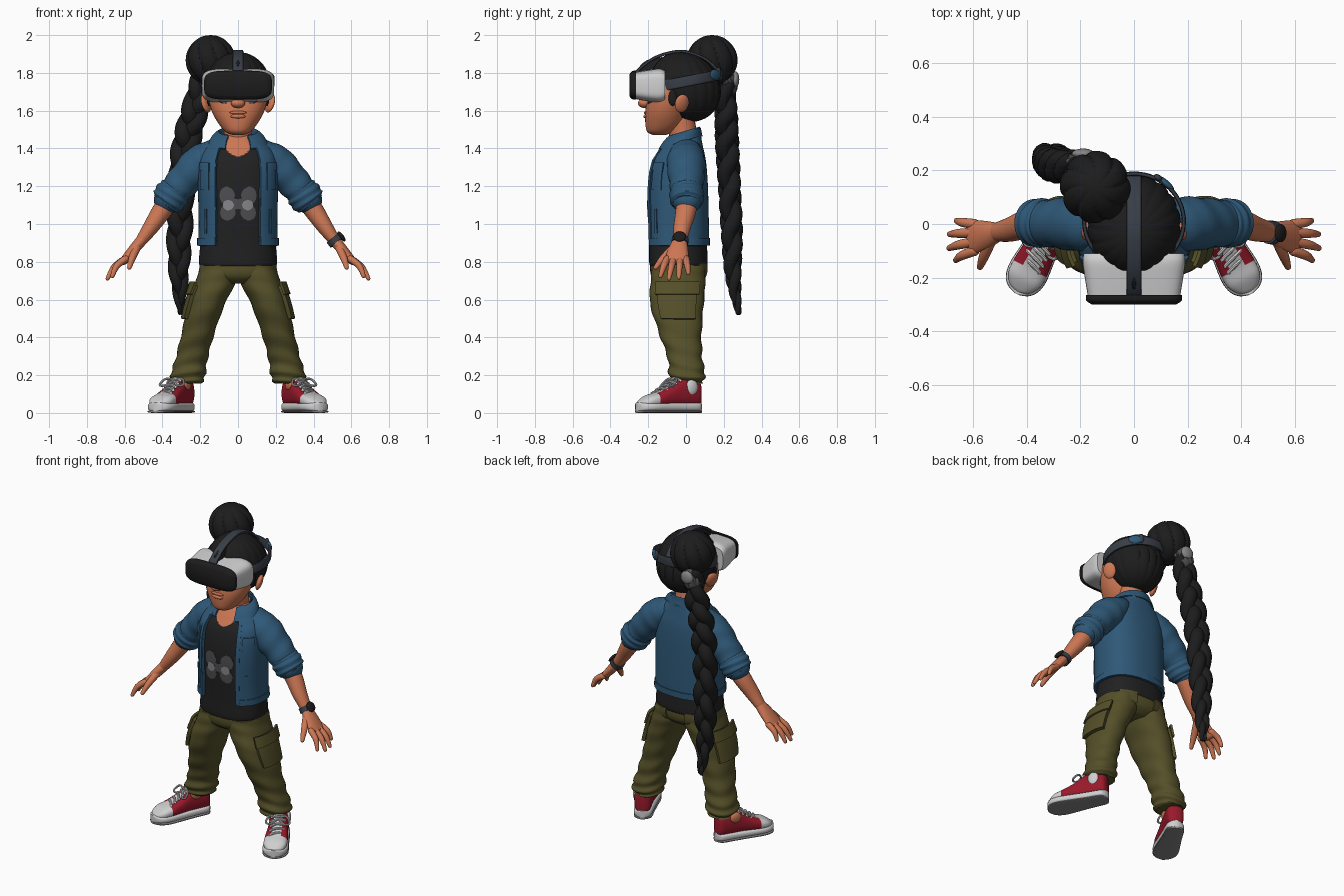
import bpy, bmesh, math
from math import pi, sin, cos, sqrt
from mathutils import Vector, Matrix

if "Cube" in bpy.data.objects:
    bpy.data.objects.remove(bpy.data.objects["Cube"])


def material(name, r, g, b):
    m = bpy.data.materials.new(name)
    m.use_nodes = True
    m.diffuse_color = (r, g, b, 1)
    m.node_tree.nodes["Principled BSDF"].inputs["Base Color"].default_value = (r, g, b, 1)
    return m


SKIN = material("skin", .61, .185, .088)
HAIR = material("black hair", .012, .012, .012)
SHIRT = material("charcoal cotton", .015, .015, .016)
DENIM = material("blue denim", .028, .098, .185)
OLIVE = material("olive cloth", .09, .08, .022)
RED = material("red canvas", .32, .01, .024)
WHITE = material("off white", .62, .62, .62)
SLATE = material("slate strap", .04, .048, .062)
GREY = material("dark grey", .075, .075, .08)
MID_GREY = material("mid grey", .24, .24, .25)
FRONT = -pi / 2
UP = Vector((0, 0, 1))
FLAT = (Vector((1, 0, 0)), Vector((0, 1, 0)))


def finish(name, bm, mats, mirror=False, rule=None):
    bmesh.ops.recalc_face_normals(bm, faces=bm.faces)
    if rule:
        for f in bm.faces:
            f.material_index = rule(f.calc_center_median())
    me = bpy.data.meshes.new(name)
    bm.to_mesh(me)
    bm.free()
    for m in mats:
        me.materials.append(m)
    ob = bpy.data.objects.new(name, me)
    bpy.context.scene.collection.objects.link(ob)
    bpy.ops.object.select_all(action='DESELECT')
    ob.select_set(True)
    bpy.context.view_layer.objects.active = ob
    bpy.ops.object.shade_smooth_by_angle(angle=math.radians(40))
    if mirror:
        ob.modifiers.new("mirror", 'MIRROR').use_mirror_merge = False
    return ob


def smooth(pts, k):
    """Catmull-Rom through stations of (x, y, z, radius a, radius b)."""
    q = [Vector(p) for p in pts]
    out = []
    for i in range(len(q) - 1):
        p0, p1, p2, p3 = q[max(i - 1, 0)], q[i], q[i + 1], q[min(i + 2, len(q) - 1)]
        for j in range(k):
            t = j / k
            out.append((p1 * 2 + (p2 - p0) * t + (p0 * 2 - p1 * 5 + p2 * 4 - p3) * t * t
                        + (p1 * 3 - p0 - p2 * 3 + p3) * t ** 3) * .5)
    return out + [q[-1]]


def tube(name, pts, *mats, k=4, n=24, p=2, axes=None, ref=(0, 1, 0), arc=None,
         thick=0, fold=None, ends=False, tilt=0, mirror=False, rule=None):
    """Skin of superelliptic rings; axes fix the ring plane, arc leaves rings open."""
    st = smooth(pts, k)
    if ends:                                  # rounded end caps
        for a, b, add in ((st[0], st[1], lambda s: st.insert(0, s)), (st[-1], st[-2], st.append)):
            d = (Vector(a[:3]) - Vector(b[:3])).normalized() * min(a[3], a[4])
            for h in (.5, .85, .98):
                w = sqrt(1 - h * h)
                add(Vector((*(Vector(a[:3]) + d * h), a[3] * w, a[4] * w)))
    bm, rings, ref = bmesh.new(), [], Vector(ref)
    for i, s in enumerate(st):
        u = i / (len(st) - 1)
        if axes:
            a, b = axes
        else:
            t = (Vector(st[min(i + 1, len(st) - 1)][:3]) - Vector(st[max(i - 1, 0)][:3])).normalized()
            b = (ref - t * ref.dot(t)).normalized()
            a = b.cross(t)
        lo, hi = (arc(u) if callable(arc) else arc) if arc else (0, 2 * pi)
        ring = []
        for j in range(n + 1 if arc else n):
            g = lo + (hi - lo) * j / n
            f = 1 + (fold(u, g) if fold else 0)
            x, y = (math.copysign(abs(v) ** (2 / p), v) * f for v in (cos(g), sin(g)))
            ring.append(bm.verts.new(Vector(s[:3]) + a * x * s[3] + b * y * s[4] + UP * tilt * y * s[4]))
        rings.append(ring)
    for r, q in zip(rings, rings[1:]):
        for j in range(n):
            h = (j + 1) % len(r)
            bm.faces.new((r[j], r[h], q[h], q[j]))
    if not arc:
        bm.faces.new(rings[0])
        bm.faces.new(rings[-1])
    if thick:
        bmesh.ops.recalc_face_normals(bm, faces=bm.faces)
        bmesh.ops.solidify(bm, geom=bm.faces[:], thickness=thick)
    return finish(name, bm, mats, mirror, rule)


def patch(name, body, z0, z1, a0, a1, mat, off=.01, thick=.01, oval=False, **kw):
    """Plate that follows part of an upright body between two heights and angles."""
    st, pts = smooth(body, 8), []
    for i in range(9):
        z = z0 + (z1 - z0) * i / 8
        lo, hi = next((a, b) for a, b in zip(st, st[1:]) if a.z <= z <= b.z)
        s = lo.lerp(hi, (z - lo.z) / (hi.z - lo.z)) if hi.z > lo.z else lo
        pts.append((*s[:3], s[3] + off, s[4] + off))
    mid, half = (a0 + a1) / 2, (a1 - a0) / 2
    shape = (lambda u: (mid - half * sqrt(1.02 - (2 * u - 1) ** 2),
                        mid + half * sqrt(1.02 - (2 * u - 1) ** 2))) if oval else (a0, a1)
    return tube(name, pts, mat, k=1, n=12, axes=FLAT, arc=shape, thick=thick, **kw)


def ball(name, loc, rad, mat, rot=(0, 0, 0), mirror=False):
    bm = bmesh.new()
    bmesh.ops.create_uvsphere(bm, u_segments=24, v_segments=14, radius=1)
    turn = Matrix.Rotation(rot[2], 4, 'Z') @ Matrix.Rotation(rot[1], 4, 'Y')
    bm.transform(Matrix.Translation(loc) @ turn @ Matrix.Diagonal((*rad, 1)))
    return finish(name, bm, [mat], mirror)


def globe(c, rx, ry, rz, lean=0, m=14):
    return [(c[0], c[1] - lean * cos(pi * i / m), c[2] - rz * cos(pi * i / m),
             rx * sin(pi * i / m) + .001, ry * sin(pi * i / m) + .001) for i in range(m + 1)]


# Head, face and neck
face = [(0, -.14, 1.472, .03, .035), (0, -.135, 1.487, .065, .07), (0, -.115, 1.53, .102, .1),
        (0, -.1, 1.6, .14, .115), (0, -.08, 1.68, .158, .12), (0, -.06, 1.78, .15, .12)]
tube("face", face, SKIN, n=40, axes=FLAT, p=2.1)
ball("upper_lip", (0, -.212, 1.59), (.045, .01, .009), SKIN)
ball("lower_lip", (0, -.213, 1.57), (.04, .012, .011), SKIN)
ball("nose", (0, -.22, 1.64), (.038, .034, .026), SKIN)
tube("neck", [(0, .0, 1.34, .085, .08), (0, -.01, 1.44, .075, .075), (0, -.03, 1.56, .075, .075)],
     SKIN, axes=FLAT)
ball("ears", (.17, -.022, 1.638), (.018, .04, .05), SKIN, rot=(0, .3, .45), mirror=True)

# Hair, bun and braid
tube("hair_cap", globe((0, -.005, 1.725), .174, .187, .185, lean=-.025), HAIR, k=2, n=108, axes=FLAT,
     fold=lambda u, g: -.03 * (1 - abs(sin(9 * g))) ** 2)
ball("sideburns", (.153, -.07, 1.67), (.012, .024, .045), HAIR, mirror=True)
tube("hair_bun", globe((-.145, .138, 1.868), .131, .134, .132), HAIR, k=3, n=96, axes=FLAT,
     fold=lambda u, g: -.11 * (1 - abs(sin(4 * g + 4 * u))) ** 2)
ball("bun_join", (-.09, .09, 1.82), (.09, .09, .08), HAIR)
tube("hair_tie", [(-.185, .215, 1.775, .052, .048), (-.205, .225, 1.725, .052, .048)], GREY, n=40,
     ends=True, fold=lambda u, g: .07 * sin(10 * g))
ball("hair_tie_knot", (-.19, .262, 1.765), (.042, .02, .042), MID_GREY)
braid = smooth([(-.19, .205, 1.78, .85, 0), (-.23, .212, 1.6, 1.05, 0), (-.275, .218, 1.42, 1.1, 0),
                (-.3, .23, 1.2, 1.05, 0), (-.31, .243, .95, 1, 0), (-.312, .25, .72, .75, 0),
                (-.3, .278, .53, .28, 0)], 16)
for strand in range(3):
    pts = []
    for i, s in enumerate(braid):
        g = 2 * pi * (3 * i / (len(braid) - 1) + strand / 3)
        pts.append((s.x + .032 * s[3] * sin(g), s.y + .02 * s[3] * sin(2 * g), s.z,
                    .04 * s[3], .04 * s[3]))
    tube(f"braid_strand_{strand + 1}", pts, HAIR, k=1, n=14, ends=True)

# Headset with straps
tube("headset_body", [(0, -.11, 1.732, .188, .08), (0, -.14, 1.732, .192, .09),
                      (0, -.2, 1.732, .184, .083), (0, -.27, 1.733, .172, .071)],
     WHITE, n=48, p=4.5, ref=(0, 0, 1))
tube("headset_visor", [(0, -.266, 1.735, .179, .077), (0, -.286, 1.735, .178, .074),
                       (0, -.3, 1.735, .158, .057)], HAIR, n=48, p=4, ref=(0, 0, 1))
tube("headset_face_pad", [(0, -.2, 1.70, .12, .068), (0, -.1, 1.70, .15, .07)], GREY,
     n=32, p=3, ref=(0, 0, 1))
band = []
for i in range(25):
    g = FRONT + .75 + (2 * pi - 1.5) * i / 24
    band.append((.186 * cos(g), .01 + .178 * sin(g), 1.757 + .035 * sin(g), .008, .028))
tube("side_strap", band, SLATE, k=2, n=16, p=4, ref=(0, 0, 1))
tube("top_strap", [(0, -.27, 1.795, .008, .028), (0, -.235, 1.832, .008, .028),
                   (0, -.165, 1.88, .008, .028), (0, -.08, 1.908, .008, .028),
                   (0, 0, 1.912, .008, .028), (0, .1, 1.875, .008, .028),
                   (0, .165, 1.815, .008, .028), (0, .187, 1.76, .008, .028)], SLATE, n=16, p=4,
     ref=(1, 0, 0))
ball("strap_mount", (0, -.13, 1.805), (.026, .125, .078), HAIR)
ball("strap_clip", (.118, .152, 1.79), (.04, .013, .028), DENIM, rot=(0, 0, -.7))
ball("strap_buckle", (.09, .172, 1.8), (.018, .012, .03), SLATE, rot=(0, 0, -.6))

# Shirt with scooped neckline and print
shirt = [(0, -.04, .775, .198, .148), (0, -.04, .8, .207, .155), (0, -.042, .9, .2, .153),
         (0, -.045, 1.05, .196, .155), (0, -.046, 1.2, .2, .152), (0, -.04, 1.33, .197, .134),
         (0, -.025, 1.4, .16, .108), (0, -.01, 1.45, .1, .085), (0, -.005, 1.475, .076, .07)]
tube("shirt", shirt, SHIRT, SKIN, k=18, n=144, p=2.4, axes=FLAT,
     rule=lambda c: int(c.y < 0 and c.z > 1.36 + 9 * c.x ** 2))
for name, z, h, a, w, mat, off in (("upper_wing_print", 1.15, .048, .24, .19, GREY, .003),
                                   ("lower_wing_print", 1.06, .042, .23, .19, GREY, .003),
                                   ("middle_print", 1.105, .03, .08, .16, GREY, .003),
                                   ("wing_spot_print", 1.1, .028, .2, .13, MID_GREY, .006)):
    patch(name, shirt, z - h, z + h, FRONT + a - w, FRONT + a + w, mat, off=off, thick=.004,
          oval=True, p=2.4, mirror=True)

# Open jacket
jacket = [(0, -.044, .885, .212, .165), (0, -.046, 1.0, .208, .167), (0, -.05, 1.2, .212, .166),
          (0, -.044, 1.33, .208, .15), (0, -.028, 1.4, .178, .12), (0, -.014, 1.45, .12, .096),
          (0, 0, 1.475, .1, .08)]
GAP = .52
tube("jacket", jacket, DENIM, k=5, n=64, p=2.4, axes=FLAT, thick=.014,
     arc=(FRONT + GAP, FRONT + 2 * pi - GAP))
tube("jacket_collar", [(0, -.012, 1.435, .108, .09), (0, -.012, 1.478, .1, .082),
                       (0, -.014, 1.49, .107, .086), (0, -.026, 1.466, .136, .104),
                       (0, -.036, 1.432, .156, .12)], DENIM, n=48, axes=FLAT, thick=.01, tilt=.3,
     arc=lambda u: (FRONT + .55 - .1 * u, FRONT + 2 * pi - .55 + .1 * u))
for name, z0, z1, a0, a1, off in (("jacket_hem", .886, .925, GAP, pi, .006),
                                  ("jacket_placket", .89, 1.4, GAP, GAP + .13, .006),
                                  ("chest_pocket", 1.18, 1.3, .74, 1.14, .005),
                                  ("chest_pocket_flap", 1.28, 1.325, .72, 1.16, .01),
                                  ("side_pocket", .95, 1.08, .85, .95, .005)):
    patch(name, jacket, z0, z1, FRONT + a0, FRONT + a1, DENIM, off=off, p=2.4, mirror=True)

# Sleeves, rolled cuffs, arms and hands
tube("sleeves", [(.13, 0, 1.375, .075, .09), (.2, 0, 1.318, .1, .102), (.3, .003, 1.215, .087, .09),
                 (.37, .004, 1.13, .078, .08)], DENIM, k=9, n=32, mirror=True, ends=True,
     fold=lambda u, g: .05 * u * sin(32 * u + 2 * sin(g)))
tube("rolled_cuffs", [(.325, .004, 1.185, .08, .084), (.345, .004, 1.16, .092, .09),
                      (.375, .003, 1.122, .088, .086), (.388, .003, 1.106, .07, .07)], DENIM, k=8,
     n=32, mirror=True, fold=lambda u, g: .035 * sin(22 * u + 2 * sin(g + 1)))
tube("forearms", [(.34, .004, 1.16, .055, .06), (.4, .0, 1.075, .052, .055),
                  (.46, -.02, .985, .042, .046), (.51, -.03, .915, .031, .036)], SKIN, mirror=True,
     ends=True)
tube("palms", [(.505, -.03, .92, .03, .034), (.55, -.04, .868, .028, .052),
               (.605, -.05, .805, .021, .064)], SKIN, mirror=True, ends=True)
for name, root, tip in (("index", -.1, (.665, -.135, .725)), ("middle", -.066, (.69, -.09, .712)),
                        ("ring", -.032, (.688, -.038, .717)), ("little", 0, (.662, .012, .74))):
    a, b = Vector((.595, root, .815)), Vector(tip)
    m = (a + b) / 2 + Vector((.012, 0, .008))
    tube(name + "_fingers", [(*a, .019, .019), (*m, .017, .017), (*b, .011, .011)], SKIN, n=14,
         mirror=True, ends=True)
tube("thumbs", [(.53, -.05, .885, .022, .024), (.56, -.12, .82, .019, .019),
                (.575, -.16, .77, .012, .012)], SKIN, n=14, mirror=True, ends=True)
tube("watch_band", [(.503, -.03, .925, .041, .044), (.522, -.033, .9, .041, .045)], SLATE)
ball("watch_face", (.548, -.034, .934), (.032, .034, .012), HAIR, rot=(0, .93, 0))

# Cargo trousers
hips = [(0, -.04, .685, .09, .1), (0, -.04, .715, .175, .138), (0, -.04, .76, .205, .15),
        (0, -.04, .84, .195, .142)]
tube("trouser_hips", hips, OLIVE, n=40, p=2.4, axes=FLAT)
leg = [(.265, .005, .155, .075, .08), (.265, .005, .2, .092, .096), (.245, -.005, .29, .085, .092),
       (.212, -.03, .42, .087, .112), (.165, -.048, .58, .097, .142), (.115, -.042, .7, .108, .145),
       (.1, -.04, .78, .1, .14)]
tube("trouser_legs", leg, OLIVE, k=10, n=36, p=2.3, axes=FLAT, mirror=True,
     fold=lambda u, g: (.06 * max(0, 1 - 1.4 * u) + .012) * sin(46 * u + 2.2 * sin(g + .7)))
patch("cargo_pockets", leg, .5, .68, -.62, .62, OLIVE, off=.022, thick=.022, p=2.3, mirror=True)
patch("cargo_flaps", leg, .63, .695, -.68, .68, OLIVE, off=.032, thick=.014, p=2.3, mirror=True)
patch("back_pockets", hips, .72, .79, pi / 2 - .85, pi / 2 - .25, OLIVE, off=.008, p=2.4, mirror=True)

# High-top shoes, laid out from heel to toe
HEEL, TOE = Vector((.272, .058, 0)), Vector((.432, -.25, 0))
ALONG = TOE - HEEL
ACROSS = ALONG.normalized().cross(UP)
TURN = math.atan2(ALONG.y, ALONG.x)


def shoe(t, side, z):
    return tuple(HEEL + ALONG * t + ACROSS * side + UP * z)


def shoe_colour(c):
    t = (c - HEEL).dot(ALONG) / ALONG.length_squared
    return int(t > .74 or (t > .36 and abs((c - HEEL).dot(ACROSS)) < .024))


widths = ((-.06, .012), (-.03, .036), (.04, .053), (.3, .06), (.55, .069), (.78, .076), (.92, .066),
          (1, .042), (1.035, .012))
for name, z, h, grow, mat in (("outsoles", .007, .007, .001, MID_GREY),
                              ("rubber_soles", .032, .024, 0, WHITE)):
    tube(name, [(*shoe(t, 0, z), w + grow, h) for t, w in widths], mat, n=32, p=3.2,
         axes=(ACROSS, UP), mirror=True)
tops = ((-.045, .02, .15), (-.02, .04, .17), (.04, .051, .185), (.2, .056, .19), (.36, .058, .178),
        (.5, .062, .145), (.7, .069, .11), (.86, .066, .092), (.97, .042, .068), (1.01, .014, .055))
tube("shoe_uppers", [(*shoe(t, 0, (z + .03) / 2), w, (z - .03) / 2) for t, w, z in tops], RED, WHITE,
     k=6, n=36, p=2.5, axes=(ACROSS, UP), mirror=True, rule=shoe_colour)
for i in range(5):
    t, z = .38 + .075 * i, .183 - .017 * i
    tube(f"lace_{i + 1}", [(*shoe(t + .04 * s, .038 * s, z - .012 * abs(s)), .008, .008)
                           for s in (-1, 0, 1)], WHITE, n=8, ends=True, mirror=True)
for side, s in (("inner", 1), ("outer", -1)):
    tube(side + "_lace_loops", [(*shoe(.42 + f, s * d, z), .006, .006) for f, d, z in
                                ((0, 0, .175), (.0, .05, .18), (.08, .07, .15), (.1, .04, .145),
                                 (0, 0, .165))], WHITE, n=8, mirror=True)
ball("inner_ankles", shoe(.26, .05, .155), (.036, .016, .036), SKIN, rot=(0, 0, TURN), mirror=True)
ball("ankle_patch", shoe(.16, -.048, .135), (.034, .016, .042), WHITE, rot=(0, 0, TURN))
x, y, z = shoe(.26, -.05, .15)
ball("right_outer_ankle", (-x, y, z), (.036, .016, .034), SKIN, rot=(0, 0, pi - TURN))
